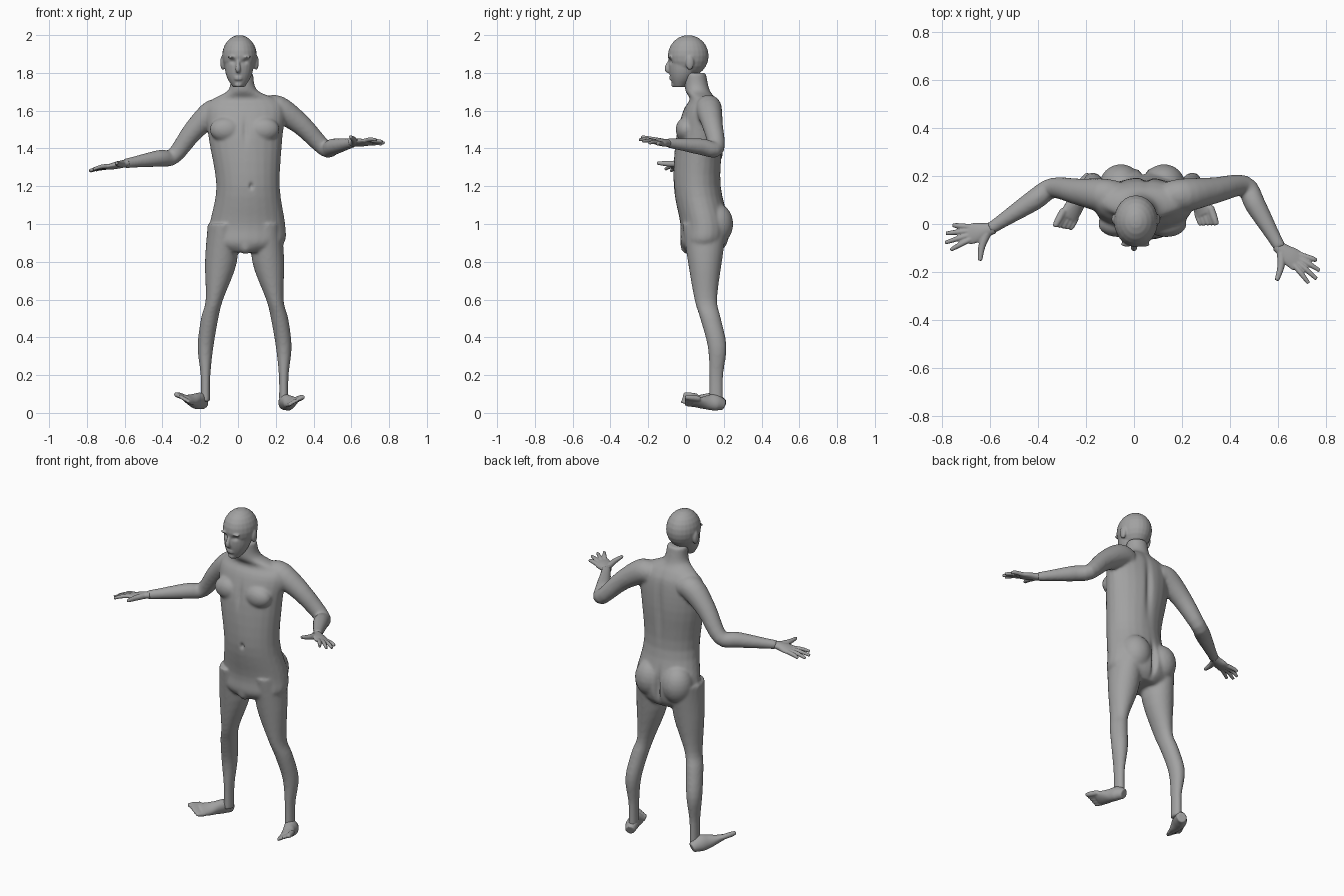
import bpy, bmesh, math
from mathutils import Vector, Matrix

cube = bpy.data.objects.get("Cube")
if cube:
    bpy.data.objects.remove(cube)

grey = bpy.data.materials.new("plain grey")
grey.use_nodes = True
grey.diffuse_color = (0.36, 0.36, 0.36, 1)
grey.node_tree.nodes["Principled BSDF"].inputs["Base Color"].default_value = grey.diffuse_color

UP = Vector((0, 0, 1))
SIDES = 24
MIDDLE = .035      # the body's own centre line in x


def spline(rows, steps=4):
    """Catmull-Rom interpolation through rows of numbers."""
    rows = [Vector(row) for row in rows]
    last = len(rows) - 1
    result = []
    for i in range(last):
        before, start = rows[max(i - 1, 0)], rows[i]
        end, after = rows[i + 1], rows[min(i + 2, last)]
        leave, arrive = (end - before) / 2, (after - start) / 2
        for k in range(steps):
            t = k / steps
            ease = t * t * (3 - 2 * t)
            result.append(start.lerp(end, ease) + leave * t * (1 - t) ** 2 - arrive * t * t * (1 - t))
    return result + [rows[last]]


def oval(centre, across, along):
    angles = [math.tau * i / SIDES for i in range(SIDES)]
    return [centre + across * math.cos(t) + along * math.sin(t) for t in angles]


def skin(bm, rings):
    """Bridge rings of points and cap both ends."""
    loops = [[bm.verts.new(point) for point in ring] for ring in rings]
    faces = [bm.faces.new(loops[0]), bm.faces.new(loops[-1])]
    for low, high in zip(loops, loops[1:]):
        for i in range(SIDES):
            j = (i + 1) % SIDES
            faces.append(bm.faces.new((low[i], low[j], high[j], high[i])))
    bmesh.ops.recalc_face_normals(bm, faces=faces)


def stack(bm, rows, mirror=False):
    """Level sections, each given as height, x, y, half width, half depth."""
    rings = []
    for z, x, y, width, depth in spline(rows):
        x = 2 * MIDDLE - x if mirror else x
        rings.append(oval(Vector((x, y, z)), Vector((width, 0, 0)), Vector((0, depth, 0))))
    skin(bm, rings)


def frame(direction, roll):
    """Unit vectors ahead, sideways and upwards for a rolled direction."""
    ahead = direction.normalized()
    side = Matrix.Rotation(-roll, 3, ahead) @ ahead.cross(UP).normalized()
    return ahead, side, side.cross(ahead)


def tube(bm, points, widths, heights=None, roll=0):
    """Sections square to a path through points."""
    rows = spline([(*p, w, h) for p, w, h in zip(points, widths, heights or widths)])
    rings = []
    for i, row in enumerate(rows):
        centre = Vector(row[:3])
        heading = Vector(rows[min(i + 1, len(rows) - 1)][:3]) - Vector(rows[max(i - 1, 0)][:3])
        ahead, side, lift = frame(heading, roll)
        rings.append(oval(centre, side * row[3], lift * row[4]))
    skin(bm, rings)


def blob(bm, centre, size):
    matrix = Matrix.Translation(centre) @ Matrix.Diagonal((*size, 1))
    bmesh.ops.create_uvsphere(bm, u_segments=SIDES, v_segments=SIDES // 2, radius=1, matrix=matrix)


def finish(bm, name, voxel, smooth, hollows=()):
    """Fuse overlapping forms to one skin, then press in soft hollows."""
    mesh = bpy.data.meshes.new(name)
    bm.to_mesh(mesh)
    bm.free()
    part = bpy.data.objects.new(name, mesh)
    bpy.context.collection.objects.link(part)
    fuse = part.modifiers.new("fuse", 'REMESH')
    fuse.mode, fuse.voxel_size = 'VOXEL', voxel
    relax = part.modifiers.new("relax", 'SMOOTH')
    relax.iterations = smooth
    graph = bpy.context.evaluated_depsgraph_get()
    baked = bpy.data.meshes.new_from_object(part.evaluated_get(graph))
    part.modifiers.clear()
    part.data = baked
    for vertex in baked.vertices:
        for centre, size, depth in hollows:
            offset = vertex.co - Vector(centre)
            distance = sum((o / s) ** 2 for o, s in zip(offset, size))
            vertex.co.y += depth * math.exp(-distance)
    baked.materials.clear()
    baked.materials.append(grey)
    for face in baked.polygons:
        face.use_smooth = True
        face.material_index = 0


def limb(bm, shoulder, elbow, wrist):
    """Arm with a rounded shoulder, a fuller forearm and a narrow wrist."""
    shoulder, elbow, wrist = Vector(shoulder), Vector(elbow), Vector(wrist)
    root = shoulder.lerp(Vector((MIDDLE, shoulder.y, shoulder.z)), .4)
    upper = shoulder.lerp(elbow, .5) + UP * .02
    points = [root, shoulder, upper, elbow, elbow.lerp(wrist, .3), elbow.lerp(wrist, .8), wrist]
    tube(bm, points, [.06, .07, .055, .043, .044, .03, .026])


def hand(name, wrist, direction, thumb_side, roll):
    """Flat palm with fingers fanned out from the wrist."""
    bm = bmesh.new()
    wrist = Vector(wrist)
    ahead, side, lift = frame(Vector(direction), roll)

    def ray(degrees, length):
        angle = math.radians(degrees)
        return wrist + (ahead * math.cos(angle) + side * thumb_side * math.sin(angle)) * length

    tube(bm, [ray(0, d) for d in (-.02, .02, .06, .1)], [.025, .03, .042, .042], [.02, .02, .018, .012], roll)
    for i in range(4):
        turn, length = 13 - 11 * i, .2 - .01 * (i - 1) ** 2
        tube(bm, [ray(turn, .08), ray(turn, .14) + lift * .006, ray(turn, length)], [.012, .011, .008])
    tube(bm, [ray(40, .02), ray(50, .08), ray(58, .14)], [.018, .015, .009])
    finish(bm, name, .004, 2)


def foot(name, heel, toe, outer, roll):
    """Foot from heel to ball with five toes, the big toe innermost."""
    bm = bmesh.new()
    heel, toe = Vector(heel), Vector(toe)
    ahead, side, lift = frame(toe - heel, roll)
    points = [heel.lerp(toe, i / 5) for i in range(5)]
    points[1] += UP * .01
    points[2] += UP * .005
    tube(bm, points, [.026, .036, .036, .042, .045], [.028, .046, .04, .026, .015], roll)
    for i in range(5):
        base = points[4] + side * outer * .018 * (i - 2) - ahead * .02
        tip = base + ahead * (.08 - .006 * i)
        girth = .011 if i else .015
        tube(bm, [base, base.lerp(tip, .6), tip], [girth, girth, girth * .7])
    finish(bm, name, .005, 3)


# torso from neck to crotch
body = bmesh.new()
stack(body, [(1.8, .02, .05, .06, .055), (1.71, .025, .06, .075, .065), (1.66, .035, .09, .17, .07),
             (1.6, .04, .085, .21, .1), (1.45, .04, .07, .195, .125), (1.2, .053, .06, .168, .125),
             (1, .05, .1, .2, .13), (.9, .045, .095, .2, .125), (.85, .04, .09, .11, .09)])
for sign in (-1, 1):
    blob(body, (MIDDLE + sign * .1, 0, 1.5), (.085, .055, .065))       # chest
    blob(body, (MIDDLE + sign * .09, .16, 1), (.09, .09, .11))         # seat
blob(body, (.04, .01, .89), (.04, .04, .05))                           # lower front

# legs
for mirror in (False, True):
    stack(body, [(1, .15, .1, .08, .12), (.8, .16, .1, .085, .09), (.6, .195, .105, .046, .06),
                 (.5, .22, .13, .046, .055), (.35, .242, .165, .042, .05), (.2, .242, .16, .026, .037),
                 (.06, .242, .16, .025, .037)], mirror)

# arms
left_wrist, right_wrist = (.61, -.1, 1.43), (-.6, -.02, 1.32)
limb(body, (.21, .12, 1.61), (.46, .16, 1.4), left_wrist)
limb(body, (-.13, .12, 1.59), (-.34, .15, 1.36), right_wrist)
finish(body, "body", .008, 8, [
    ((.05, .2, 1.45), (.02, .1, .16), -.015),      # spine
    ((.04, .24, .97), (.015, .06, .09), -.03),     # seat cleft
    ((.04, -.06, 1.5), (.015, .05, .07), .01),     # breastbone
    ((.07, -.06, 1.2), (.01, .03, .015), .015)])   # navel

# head with face
head = bmesh.new()
blob(head, (.008, .012, 1.89), (.092, .108, .11))
stack(head, [(1.9, .008, 0, .08, .09), (1.82, .006, -.01, .075, .08), (1.77, .004, -.02, .06, .062),
             (1.725, .004, -.035, .03, .03)])
tube(head, [(0, -.08, 1.875), (0, -.096, 1.845), (0, -.1, 1.82), (0, -.09, 1.805)], [.008, .01, .014, .01])
for height in (1.767, 1.778):
    blob(head, (.002, -.077, height), (.024, .012, .006))              # lips
blob(head, (.002, -.064, 1.737), (.02, .014, .014))                    # chin
for sign in (-1, 1):
    blob(head, (.006 + sign * .036, -.084, 1.884), (.026, .012, .008)) # brow
    blob(head, (.008 + sign * .088, .02, 1.855), (.014, .022, .04))    # ear
finish(head, "head", .005, 4, [((.005 + sign * .034, -.095, 1.86), (.018, .03, .012), .012) for sign in (-1, 1)])

hand("left_hand", left_wrist, (.78, -.62, .03), 1, .25)
hand("right_hand", right_wrist, (-.96, -.26, -.2), -1, -.15)
foot("left_foot", (.24, .2, .04), (.31, 0, .065), 1, -.5)
foot("right_foot", (-.18, .2, .045), (-.3, -.02, .08), -1, .5)
